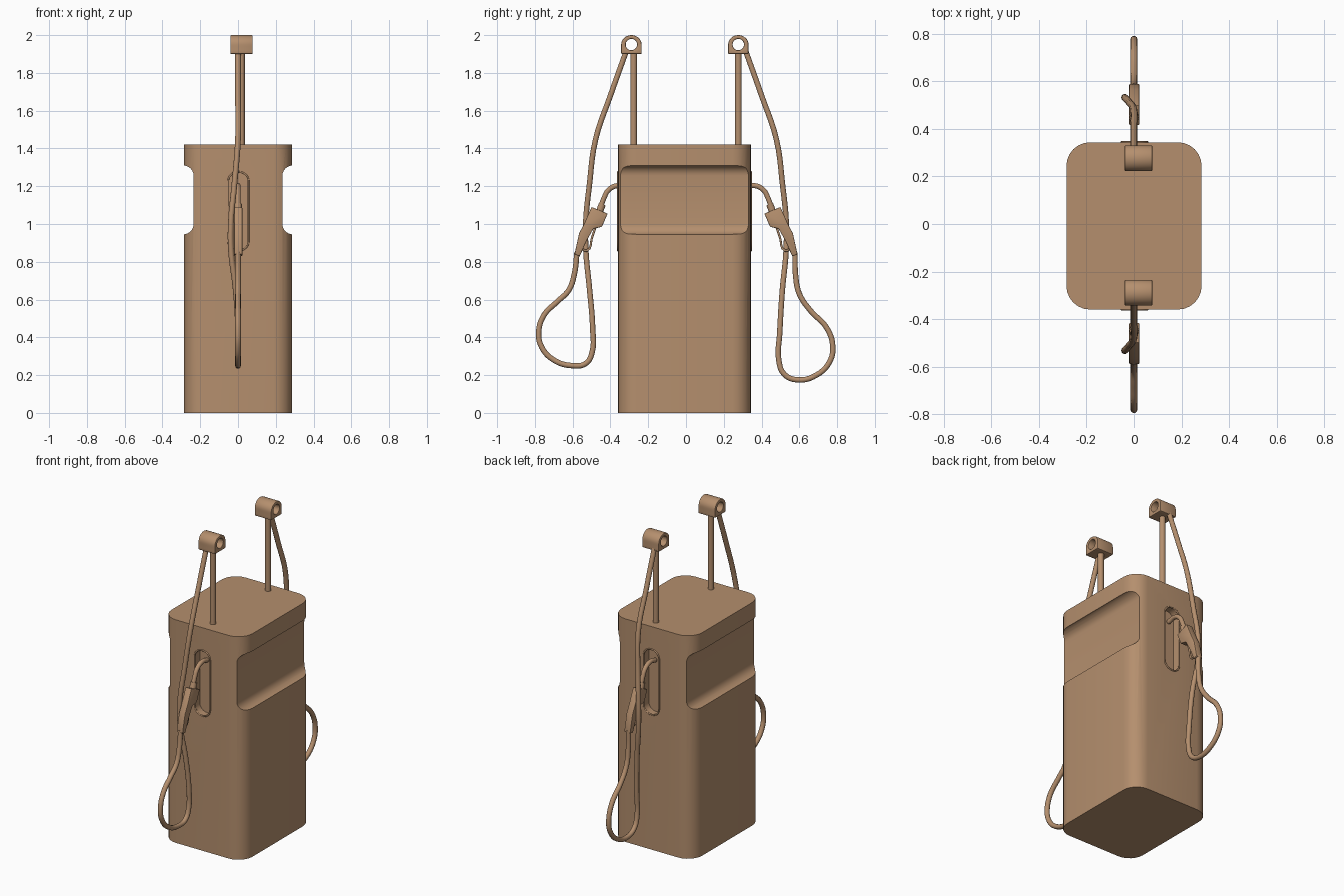
import bpy, bmesh, math

if "Cube" in bpy.data.objects:
    bpy.data.objects.remove(bpy.data.objects["Cube"])

tan = bpy.data.materials.new("tan_brown")
tan.diffuse_color = (0.46, 0.275, 0.155, 1)
tan.use_nodes = True
tan.node_tree.nodes["Principled BSDF"].inputs["Base Color"].default_value = tan.diffuse_color
CY = -0.008  # cabinet centre in y


def finish(ob, angle=35):
    ob.data.materials.clear()
    ob.data.materials.append(tan)
    bpy.ops.object.select_all(action='DESELECT')
    ob.select_set(True)
    bpy.context.view_layer.objects.active = ob
    bpy.ops.object.shade_smooth_by_angle(angle=math.radians(angle))
    return ob


def loft(name, loops, cap=True, closed=False):
    """Join point loops with quads; cap the ends or close the chain."""
    bm = bmesh.new()
    rings = [[bm.verts.new(p) for p in lp] for lp in loops]
    n = len(rings[0])
    pairs = list(zip(rings, rings[1:] + ([rings[0]] if closed else [])))
    for a, b in pairs:
        for i in range(n):
            j = (i + 1) % n
            bm.faces.new((a[i], a[j], b[j], b[i]))
    if cap:
        bm.faces.new(rings[0])
        bm.faces.new(rings[-1])
    bmesh.ops.recalc_face_normals(bm, faces=bm.faces)
    me = bpy.data.meshes.new(name)
    bm.to_mesh(me)
    bm.free()
    ob = bpy.data.objects.new(name, me)
    bpy.context.collection.objects.link(ob)
    return ob


def prism(name, pts, axis, lo, hi):
    """Extrude a 2D outline along an axis."""
    def place(p, d):
        q = list(p)
        q.insert(axis, d)
        return q
    return loft(name, [[place(p, d) for p in pts] for d in (lo, hi)])


def rounded(x0, x1, y0, y1, r, steps=6):
    pts = []
    for k, (cx, cy) in enumerate([(x1-r, y1-r), (x0+r, y1-r), (x0+r, y0+r), (x1-r, y0+r)]):
        for i in range(steps + 1):
            a = math.pi/2 * (k + i/steps)
            pts.append((cx + r*math.cos(a), cy + r*math.sin(a)))
    return pts


def tube(name, pts, r, cyclic=False, kind='BEZIER'):
    cu = bpy.data.curves.new(name, 'CURVE')
    cu.dimensions = '3D'
    cu.bevel_depth, cu.bevel_resolution, cu.resolution_u = r, 3, 5
    cu.use_fill_caps = True
    sp = cu.splines.new(kind)
    if kind == 'BEZIER':
        sp.bezier_points.add(len(pts) - 1)
        for b, p in zip(sp.bezier_points, pts):
            b.co = p
            b.handle_left_type = b.handle_right_type = 'AUTO'
    else:
        sp.points.add(len(pts) - 1)
        for b, p in zip(sp.points, pts):
            b.co = (*p, 1)
    sp.use_cyclic_u = cyclic
    ob = bpy.data.objects.new(name, cu)
    bpy.context.collection.objects.link(ob)
    bpy.ops.object.select_all(action='DESELECT')
    ob.select_set(True)
    bpy.context.view_layer.objects.active = ob
    bpy.ops.object.convert(target='MESH')
    return finish(bpy.context.view_layer.objects.active, 50)


def apply_mod(ob, kind, **kw):
    m = ob.modifiers.new(kind.lower(), kind)
    for k, v in kw.items():
        setattr(m, k, v)
    bpy.context.view_layer.objects.active = ob
    bpy.ops.object.modifier_apply(modifier=m.name)


def cut(ob, cutter):
    apply_mod(ob, 'BOOLEAN', operation='DIFFERENCE', object=cutter, solver='EXACT')
    bpy.data.objects.remove(cutter, do_unlink=True)


# Cabinet with rounded upright corners
cabinet = prism("cabinet", rounded(-0.285, 0.285, CY-0.352, CY+0.352, 0.1), 2, 0, 1.42)

# Display recesses on both sides, holster slots front and back
slot = rounded(-0.052, 0.056, 0.86, 1.275, 0.05)
for s in (-1, 1):
    notch = [(s*x, z) for x, z in rounded(0.235, 0.45, 0.945, 1.31, 0.055)]
    cut(cabinet, prism("recess_cutter", notch, 1, -0.6, 0.6))
    y = CY + s*0.352
    cut(cabinet, prism("slot_cutter", slot, 1, y - 0.05, y + 0.05))
finish(cabinet)

# Hose paths (x, y, z), written for the outward direction
upper = [(0, .318, 1.91), (0, .40, 1.68), (0, .478, 1.45), (-.02, .512, 1.2),
         (-.037, .53, 1.02), (-.037, .53, .86), (-.012, .51, .65)]
front_loop = [(0, .494, .45), (0, .497, .32), (0, .53, .262), (0, .60, .25), (0, .70, .28),
              (0, .765, .35), (0, .78, .43), (0, .75, .52), (0, .68, .59), (0, .62, .65),
              (0, .59, .74), (0, .577, .85)]
back_loop = [(0, .496, .42), (0, .491, .28), (0, .52, .205), (0, .59, .175), (0, .69, .20),
             (0, .76, .27), (0, .777, .35), (0, .745, .45), (0, .66, .54), (0, .60, .63),
             (0, .58, .73), (0, .577, .85)]
# Nozzle side outline (y, z)
handle = [(.50, 1.09), (.415, 1.055), (.445, .985), (.49, .975), (.527, .91), (.562, .83),
          (.59, .84), (.566, .95), (.54, 1.0)]

for s, side, loop in ((-1, "front", front_loop), (1, "back", back_loop)):
    def out(pts):
        return [(x, s*y, z) for x, y, z in pts]
    face = CY + s*0.352
    tube(side + "_slot_rim", [(x, face, z) for x, z in slot], 0.005, True, 'POLY')
    tube(side + "_hose", out(upper + loop), 0.015)

    # Nozzle: spout, collar, handle and trigger
    tube(side + "_spout", out([(0, .31, 1.195), (0, .365, 1.203), (0, .41, 1.18),
                               (0, .435, 1.135), (0, .46, 1.06)]), 0.014)
    tube(side + "_spout_collar", out([(0, .443, 1.105), (0, .46, 1.06)]), 0.02)
    grip = prism(side + "_nozzle_handle", [(s*y, z) for y, z in handle], 0, -0.02, 0.023)
    apply_mod(grip, 'BEVEL', width=0.004, segments=2, limit_method='ANGLE')
    finish(grip)
    tube(side + "_trigger", out([(0, .478, .985), (0, .497, .93), (0, .522, .86),
                                 (0, .55, .865)]), 0.006)

    # Mast and its hollow head
    py = s*0.283 - 0.006
    tube(side + "_mast", [(0.018, s*0.277, 1.41), (0.018, s*0.277, 1.915)], 0.018)
    outer, inner = [], []
    for i in range(32):
        a = math.tau * i / 32
        c, d = math.cos(a), math.sin(a)
        k = 1 if d >= 0 else 1 / max(abs(c), abs(d))
        outer.append((py + 0.054*k*c, 1.95 + 0.05*k*d))
        inner.append((py + 0.03*c, 1.95 + 0.03*d))
    rings = [[(x, y, z) for y, z in lp] for x, lp in
             ((-0.04, outer), (0.078, outer), (0.078, inner), (-0.04, inner))]
    head = loft(side + "_mast_head", rings, cap=False, closed=True)
    apply_mod(head, 'BEVEL', width=0.005, segments=2, limit_method='ANGLE',
              angle_limit=math.radians(60))
    finish(head)
